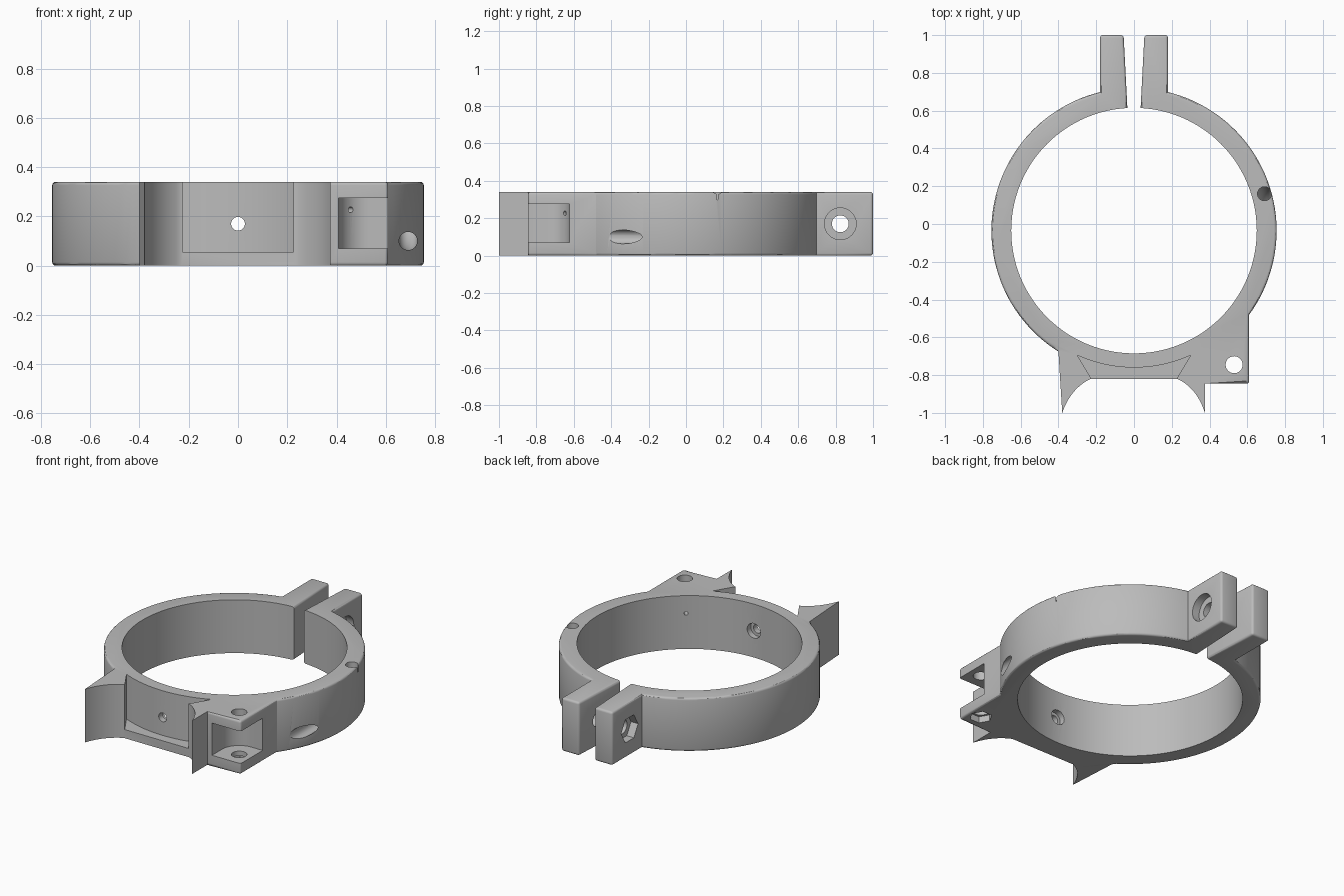
import bpy
import bmesh
from math import cos, sin, acos, asin, pi
from mathutils import Vector

default = bpy.data.objects.get("Cube")
if default:
    bpy.data.objects.remove(default)

HEIGHT = 0.34
CY = -0.035            # ring centre
R_OUT, R_IN = 0.755, 0.65

grey = bpy.data.materials.new("grey_plastic")
grey.use_nodes = True
grey.diffuse_color = (0.5, 0.5, 0.5, 1)
grey.node_tree.nodes["Principled BSDF"].inputs["Base Color"].default_value = (0.5, 0.5, 0.5, 1)


def arc(cx, cy, r, a0, a1, n):
    return [(cx + r * cos(a0 + (a1 - a0) * i / n),
             cy + r * sin(a0 + (a1 - a0) * i / n)) for i in range(n + 1)]


def mesh_object(name, bm):
    bmesh.ops.recalc_face_normals(bm, faces=bm.faces)
    mesh = bpy.data.meshes.new(name)
    bm.to_mesh(mesh)
    bm.free()
    mesh.materials.append(grey)
    obj = bpy.data.objects.new(name, mesh)
    bpy.context.collection.objects.link(obj)
    return obj


def prism(points, z0, z1):
    bm = bmesh.new()
    face = bm.faces.new([bm.verts.new((x, y, z0)) for x, y in points])
    ext = bmesh.ops.extrude_face_region(bm, geom=[face])
    verts = [g for g in ext["geom"] if isinstance(g, bmesh.types.BMVert)]
    bmesh.ops.translate(bm, verts=verts, vec=(0, 0, z1 - z0))
    return bm


def tube(path, r, sides=32):
    """Closed solid swept through a path of points."""
    path = [Vector(p) for p in path]
    bm = bmesh.new()
    rings = []
    for i, p in enumerate(path):
        t = (path[min(i + 1, len(path) - 1)] - path[max(i - 1, 0)]).normalized()
        side = Vector((1, 0, 0)) if abs(t.x) < 0.9 else Vector((0, 1, 0))
        u = (side - t * side.dot(t)).normalized()
        v = t.cross(u)
        rings.append([bm.verts.new(p + r * (u * cos(2 * pi * k / sides) + v * sin(2 * pi * k / sides)))
                      for k in range(sides)])
    for a, b in zip(rings, rings[1:]):
        for k in range(sides):
            n = (k + 1) % sides
            bm.faces.new((a[k], a[n], b[n], b[k]))
    bm.faces.new(rings[0])
    bm.faces.new(rings[-1])
    return bm


# Outline of the split ring with clamp tabs, fins and hinge ear
a_tab = acos(0.18 / R_OUT)
a_ear = -acos(0.61 / R_OUT)
a_fin = pi + acos(0.40 / R_OUT)
a_gap = acos(0.035 / R_IN)


def fin_curve(sign, tip_x):
    p0, p1, p2 = Vector((0.23, -0.82)), Vector((0.335, -0.87)), Vector((tip_x, -1.0))
    pts = [p0 * (1 - t) ** 2 + p1 * 2 * t * (1 - t) + p2 * t * t for t in [i / 10 for i in range(11)]]
    return [(sign * p.x, p.y) for p in pts]


outline = arc(0, CY, R_OUT, pi - a_tab, a_fin, 50)
outline += fin_curve(-1, 0.38)[::-1] + fin_curve(1, 0.375)
outline += [(0.375, -0.845), (0.61, -0.845)]
outline += arc(0, CY, R_OUT, a_ear, a_tab, 42)
outline += [(0.18, 1.0), (0.055, 1.0)]
outline += arc(0, CY, R_IN, a_gap, -pi - a_gap, 110)
outline += [(-0.055, 1.0), (-0.18, 1.0)]
bm = prism(outline, 0, HEIGHT)


# Rounded outer rims, tab corners and ear corner
def rounded(edge):
    a, b = (v.co for v in edge.verts)
    m = (a + b) / 2
    if abs(a.z - b.z) > 0.1:
        return m.y > 0.99 or (m.x > 0.6 and m.y < -0.8)
    return (m.y > -0.67 or m.x > 0.39) and Vector((m.x, m.y - CY)).length > 0.66


bmesh.ops.bevel(bm, geom=[e for e in bm.edges if rounded(e)], offset=0.014,
                segments=3, profile=0.5, affect='EDGES')
body = mesh_object("clamp_ring", bm)

cutters = []


def cut(name, bm):
    cutters.append(mesh_object(name, bm))


# Dovetail pocket behind the front plate
a_pocket = asin(0.3 / 0.725)
pocket = [(-0.225, -1.1), (0.225, -1.1), (0.225, -0.82)]
pocket += arc(0, CY, 0.725, -pi / 2 + a_pocket, -pi / 2 - a_pocket, 24) + [(-0.225, -0.82)]
cut("pocket_cutter", prism(pocket, 0.055, 0.5))

# Hinge slot, pin hole and nut recess under the lower ear
HX, HY = 0.53, -0.745
slot = [(0.41, -1.1)] + arc(HX, HY, 0.122, pi, pi / 2, 14) + [(0.9, HY + 0.122), (0.9, -1.1)]
cut("slot_cutter", prism(slot, 0.07, 0.275))
cut("pin_cutter", tube([(HX, HY, -0.1), (HX, HY, 0.5)], 0.045))
cut("pin_nut_cutter", tube([(HX, HY, -0.1), (HX, HY, 0.04)], 0.066, 6))

# Small radial hole from the slot through the ring wall
cut("vent_cutter", tube([(0.342, -0.493, 0.227), (HX, HY, 0.227)], 0.012, 16))

# Front screw hole with counterbore on the inside
cut("front_hole_cutter", tube([(0, -1.0, 0.17), (0, -0.5, 0.17)], 0.028))
cut("front_bore_cutter", tube([(0, -0.72, 0.17), (0, -0.5, 0.17)], 0.047))

# Clamp bolt hole, round head recess and hexagonal nut recess
cut("bolt_cutter", tube([(-0.4, 0.825, 0.17), (0.4, 0.825, 0.17)], 0.045))
cut("bolt_head_cutter", tube([(0.13, 0.825, 0.17), (0.4, 0.825, 0.17)], 0.085))
bm = tube([(-0.4, 0.825, 0.17), (-0.13, 0.825, 0.17)], 0.085, 6)
cut("bolt_nut_cutter", bm)

# Curved cable channel from the side wall up to the top rim
bend = [(0.691, y, z) for y, z in arc(-0.04, 0.30, 0.20, -pi / 2, 0, 14)]
cut("channel_cutter", tube([(0.691, -0.7, 0.1)] + bend + [(0.691, 0.16, 0.5)], 0.037))

# Apply the cuts and remove the cutters
bpy.context.view_layer.objects.active = body
body.select_set(True)
for cutter in cutters:
    cutter.hide_render = True
    mod = body.modifiers.new(cutter.name, 'BOOLEAN')
    mod.operation = 'DIFFERENCE'
    mod.solver = 'EXACT'
    mod.object = cutter
    bpy.ops.object.modifier_apply(modifier=mod.name)
    bpy.data.objects.remove(cutter)

for o in bpy.context.selected_objects:
    o.select_set(o == body)
bpy.ops.object.shade_smooth_by_angle(angle=pi / 6)
